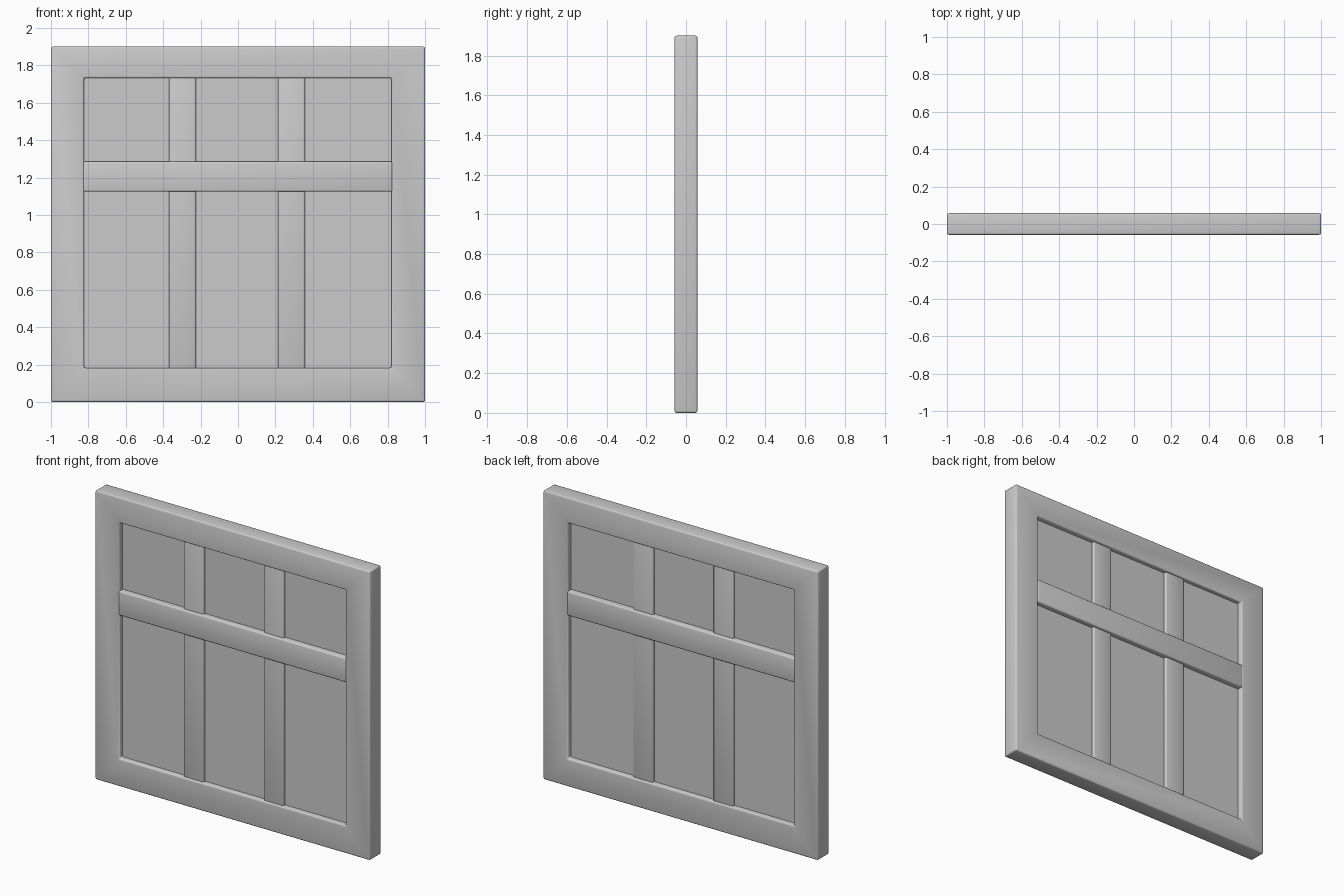
import bpy, bmesh, math

cube = bpy.data.objects.get("Cube")
if cube:
    bpy.data.objects.remove(cube, do_unlink=True)

grey = bpy.data.materials.new("plain grey")
grey.use_nodes = True
GREY = (0.6, 0.6, 0.6, 1)
grey.diffuse_color = GREY
grey.node_tree.nodes["Principled BSDF"].inputs["Base Color"].default_value = GREY


def finish(name, bm, bevel):
    """Turn a bmesh into a softly bevelled, smooth shaded object."""
    bmesh.ops.recalc_face_normals(bm, faces=bm.faces)
    mesh = bpy.data.meshes.new(name)
    bm.to_mesh(mesh)
    bm.free()
    mesh.materials.append(grey)
    obj = bpy.data.objects.new(name, mesh)
    bpy.context.collection.objects.link(obj)
    if bevel:
        mod = obj.modifiers.new("soft edges", "BEVEL")
        mod.width = bevel
        mod.segments = 3
        mod.limit_method = "ANGLE"
        mod.angle_limit = math.radians(40)
        for poly in mesh.polygons:
            poly.use_smooth = True
    return obj


def board(name, x0, x1, z0, z1, half, bevel=0.0):
    """Flat board spanning a rectangle, the same thickness front and back."""
    bm = bmesh.new()
    bmesh.ops.create_cube(bm, size=1)
    for v in bm.verts:
        v.co = (x1 if v.co.x > 0 else x0,
                half if v.co.y > 0 else -half,
                z1 if v.co.z > 0 else z0)
    return finish(name, bm, bevel)


def rectangle(bm, x0, x1, z0, z1, y):
    return [bm.verts.new((x, y, z)) for x, z in ((x0, z0), (x1, z0), (x1, z1), (x0, z1))]


# Outer frame: a rectangular ring with mitred corners
OUTER = (-1, 1, 0, 1.9)
OPENING = (-0.823, 0.82, 0.182, 1.732)
HALF = 0.0575
bm = bmesh.new()
rings = [rectangle(bm, *OUTER, -HALF), rectangle(bm, *OPENING, -HALF),
         rectangle(bm, *OPENING, HALF), rectangle(bm, *OUTER, HALF)]
for r, ring in enumerate(rings):
    following = rings[(r + 1) % 4]
    for i in range(4):
        j = (i + 1) % 4
        bm.faces.new((ring[i], ring[j], following[j], following[i]))
finish("outer_frame", bm, 0.01)

# Thin recessed panel filling the opening
board("recessed_panel", -0.85, 0.85, 0.15, 1.76, 0.022)

# Upright battens
board("right_batten", -0.37, -0.225, 0.15, 1.76, 0.04, 0.01)
board("left_batten", 0.215, 0.358, 0.15, 1.76, 0.04, 0.01)

# Cross rail, standing a hair proud of the frame
board("cross_rail", -0.83, 0.825, 1.124, 1.285, 0.0585, 0.01)
